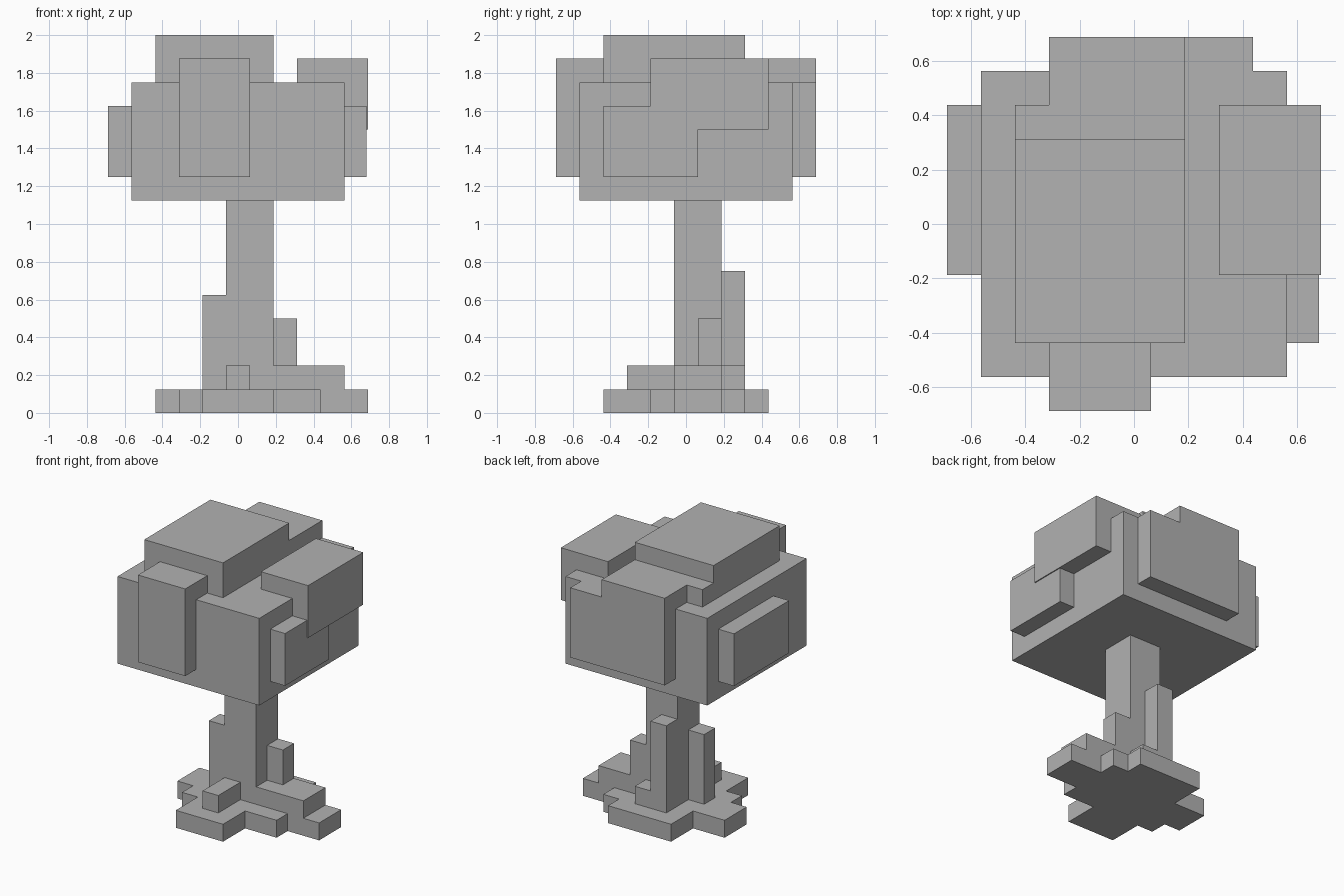
import bpy
import bmesh

U = 1 / 16  # grid step of the blocky style

cube = bpy.data.objects.get("Cube")
if cube:
    bpy.data.objects.remove(cube, do_unlink=True)

gray = bpy.data.materials.new("plain_gray")
gray.use_nodes = True
color = (0.445, 0.445, 0.445, 1)
gray.diffuse_color = color
gray.node_tree.nodes["Principled BSDF"].inputs["Base Color"].default_value = color


def prism(name, outline, bottom, top):
    """Extrude a flat outline (in grid steps) from bottom to top."""
    bm = bmesh.new()
    face = bm.faces.new([bm.verts.new((x * U, y * U, bottom * U)) for x, y in outline])
    up = bmesh.ops.extrude_face_region(bm, geom=[face], use_keep_orig=True)["geom"]
    moved = [v for v in up if isinstance(v, bmesh.types.BMVert)]
    bmesh.ops.translate(bm, verts=moved, vec=(0, 0, (top - bottom) * U))
    bmesh.ops.recalc_face_normals(bm, faces=bm.faces)
    mesh = bpy.data.meshes.new(name)
    bm.to_mesh(mesh)
    bm.free()
    mesh.materials.append(gray)
    obj = bpy.data.objects.new(name, mesh)
    bpy.context.collection.objects.link(obj)
    return obj


def block(name, x, y, z):
    (x0, x1), (y0, y1) = x, y
    return prism(name, [(x0, y0), (x1, y0), (x1, y1), (x0, y1)], *z)


def stepped_outline(rows):
    """Outline of stacked rows, each (x_min, x_max, y_min, y_max)."""
    right = [(r[1], y) for r in rows for y in r[2:]]
    left = [(r[0], y) for r in rows for y in r[2:]]
    points = right + left[::-1]
    return [p for i, p in enumerate(points) if p != points[i - 1]]


# Spreading roots on the ground
root_rows = [(-3, 3, -7, -3), (-5, 7, -3, -1), (-7, 11, -1, 3),
             (-3, 7, 3, 5), (-3, 5, 5, 7)]
prism("root_slab", stepped_outline(root_rows), 0, 2)

# Raised roots
block("front_root", (-1, 1), (-5, -1), (1, 4))
block("left_root", (2, 9), (-1, 3), (1, 4))
block("back_root", (1, 3), (2, 5), (1, 4))

# Trunk and the buttresses against it
block("trunk", (-1, 3), (-1, 3), (1, 19))
block("right_buttress", (-3, 0), (-1, 1), (1, 10))
block("left_buttress", (2, 5), (1, 3), (3, 8))
block("back_buttress", (-1, 1), (2, 5), (1, 12))

# Main leaf mass and crown
block("leaf_mass", (-9, 9), (-9, 9), (18, 28))
block("crown_leaves", (-7, 3), (-7, 5), (27, 32))
block("crown_step", (-7, 3), (4, 7), (27, 30))

# Leaf clumps on the sides
block("front_leaves", (-5, 1), (-11, -7), (20, 30))
block("back_leaves_tall", (-5, 3), (6, 11), (20, 30))
block("back_leaves_low", (2, 7), (8, 11), (20, 28))
block("right_leaves", (-11, -8), (-3, 7), (20, 26))
block("left_leaves_upper", (5, 11), (-3, 7), (24, 30))
block("left_leaves_lower", (8, 10.88), (-7, 1), (20, 26))
